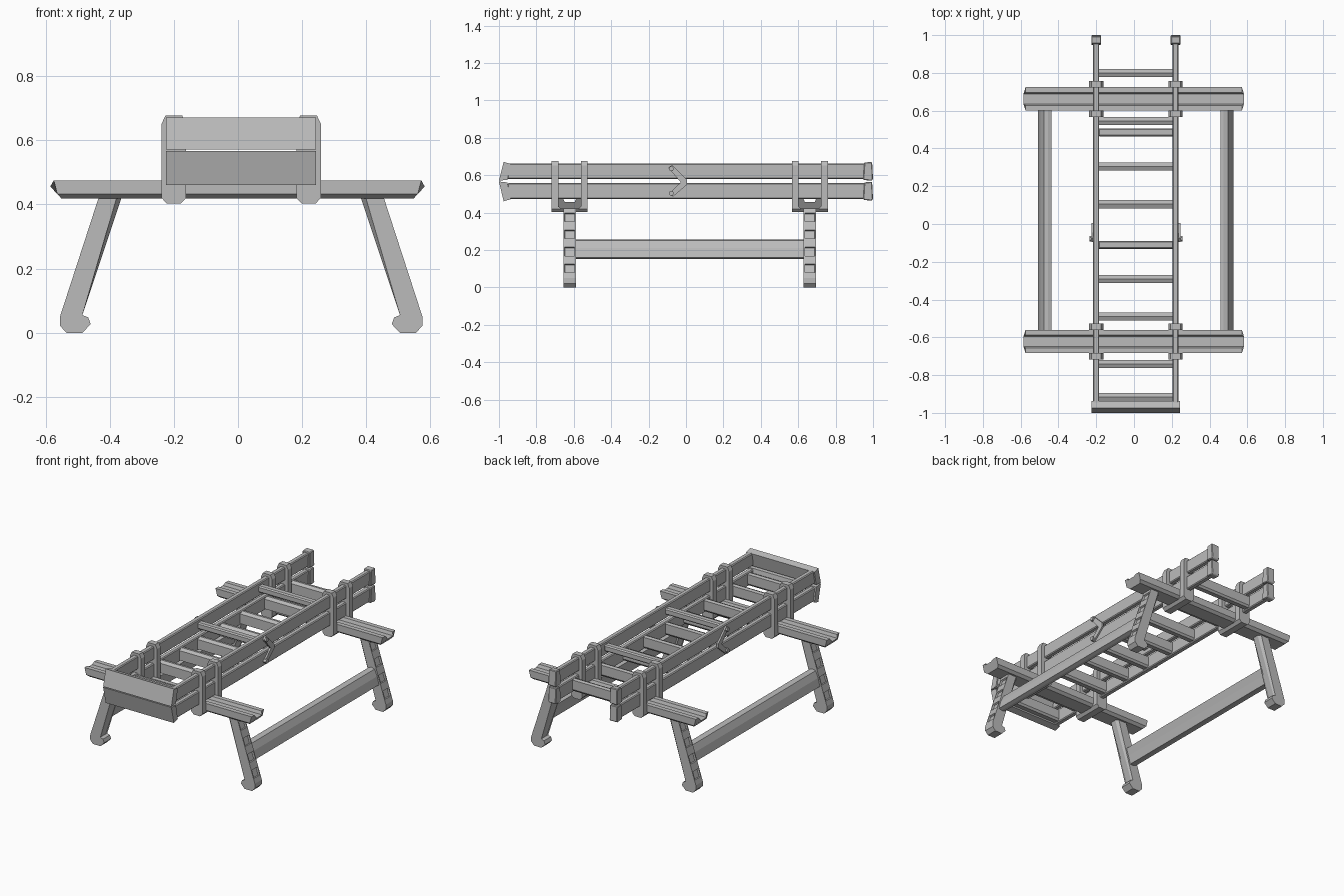
import bpy, bmesh, math
from mathutils import Vector

cube = bpy.data.objects.get("Cube")
if cube:
    bpy.data.objects.remove(cube, do_unlink=True)

grey = bpy.data.materials.new("weathered_grey")
grey.use_nodes = True
colour = (0.5, 0.5, 0.5, 1)
grey.diffuse_color = colour
grey.node_tree.nodes["Principled BSDF"].inputs["Base Color"].default_value = colour

CX = 0.01                      # centre line of ladder and legs
BEAMS = (-0.622, 0.662)        # y of the two trestles
SIDES = ((-1, "right"), (1, "left"))


def finish(name, bm, bevel=0):
    bmesh.ops.recalc_face_normals(bm, faces=bm.faces)
    mesh = bpy.data.meshes.new(name)
    bm.to_mesh(mesh)
    bm.free()
    mesh.materials.append(grey)
    obj = bpy.data.objects.new(name, mesh)
    bpy.context.collection.objects.link(obj)
    if bevel:
        mod = obj.modifiers.new("chamfer", "BEVEL")
        mod.width = bevel
        mod.segments = 1
        mod.limit_method = "ANGLE"
    return obj


def prism_mesh(profile, axis, a, b):
    """Extrude a 2D profile along one axis from a to b."""
    def place(p, t):
        u, v = p
        return {"x": (t, u, v), "y": (u, t, v), "z": (u, v, t)}[axis]
    bm = bmesh.new()
    ends = [[bm.verts.new(place(p, t)) for p in profile] for t in (a, b)]
    n = len(profile)
    bm.faces.new(ends[0])
    bm.faces.new(ends[1][::-1])
    for i in range(n):
        j = (i + 1) % n
        bm.faces.new((ends[0][i], ends[0][j], ends[1][j], ends[1][i]))
    return bm


def prism(name, profile, axis, a, b, bevel=0):
    return finish(name, prism_mesh(profile, axis, a, b), bevel)


def box(name, x, y, z, bevel=0):
    return prism(name, [(x[0], y[0]), (x[1], y[0]), (x[1], y[1]), (x[0], y[1])],
                 "z", z[0], z[1], bevel)


# Long side boards with end caps
for s, side in SIDES:
    x = CX + s * 0.21
    for level, z0, z1 in (("lower", 0.472, 0.557), ("upper", 0.58, 0.662)):
        box(f"{side}_{level}_rail", (x - 0.016, x + 0.016), (-0.955, 0.96), (z0, z1), 0.005)
        zc = (z0 + z1) / 2
        prism(f"{side}_{level}_rail_cap",
              [(0.947, zc - 0.046), (0.99, zc - 0.051), (1.0, zc - 0.044),
               (0.995, zc + 0.05), (0.953, zc + 0.047)], "x", x - 0.026, x + 0.026, 0.004)

# Front end boards, leaning away from each other
prism("front_upper_board", [(-1, 0.571), (-0.975, 0.671), (-0.937, 0.66), (-0.955, 0.575)],
      "x", -0.225, 0.243)
prism("front_lower_board", [(-1, 0.566), (-0.975, 0.46), (-0.937, 0.472), (-0.955, 0.561)],
      "x", -0.225, 0.243)

# Cross rungs at two levels
for i, y in enumerate((0.8, 0.545, 0.305, 0.105, -0.11, -0.29, -0.49, -0.74, -0.915)):
    prism(f"lower_rung_{i + 1}",
          [(y - 0.022, 0.482), (y + 0.012, 0.478), (y + 0.021, 0.49),
           (y + 0.021, 0.548), (y, 0.552), (y - 0.022, 0.542)],
          "x", CX - 0.2, CX + 0.2)
for i, y in enumerate((0.485, -0.11)):
    box(f"upper_rung_{i + 1}", (CX - 0.2, CX + 0.2), (y - 0.021, y + 0.021), (0.605, 0.645), 0.007)

# Bent repair plates and bolts on the outside of the rails
chevron = [(-0.095, 0.64), (-0.075, 0.655), (0.006, 0.575), (0.006, 0.55),
           (-0.07, 0.485), (-0.092, 0.5), (-0.028, 0.562)]
for s, side in SIDES:
    x = CX + s * 0.224
    prism(f"{side}_bent_plate", chevron, "x", x, x + s * 0.012)
    for level, z in (("lower", 0.503), ("upper", 0.635)):
        ring = [(-0.078 + 0.014 * math.cos(k * math.pi / 3),
                 z + 0.014 * math.sin(k * math.pi / 3)) for k in range(6)]
        prism(f"{side}_{level}_bolt", ring, "x", x, x + s * 0.022)

# Leg outline measured from the centre line; the outer edge carries pocket levels
def outer(z):
    return 0.565 - (z - 0.05) * 0.325

levels = [zc + d for zc in (0.102, 0.192, 0.284, 0.375) for d in (-0.03, 0.03)]
leg = ([(0.37, 0.43), (0.495, 0.055), (0.477, 0.048), (0.469, 0.027), (0.495, 0), (0.545, 0),
        (0.565, 0.022), (0.565, 0.05)]
       + [(outer(z), z) for z in levels] + [(outer(0.43), 0.43)])


def make_leg(name, s, yc):
    bm = prism_mesh([(CX + s * px, pz) for px, pz in leg], "y", yc - 0.034, yc + 0.034)
    bmesh.ops.recalc_face_normals(bm, faces=bm.faces)
    pockets = []
    for f in bm.faces:
        zs = [v.co.z for v in f.verts]
        if len(zs) == 4 and f.normal.x * s > 0.5 and 0.055 < max(zs) - min(zs) < 0.065:
            pockets.append(f)
    bmesh.ops.inset_individual(bm, faces=pockets, thickness=0.01)
    bmesh.ops.inset_individual(bm, faces=pockets, thickness=0.003, depth=-0.01)
    # Chamfer the long inner edges
    inner = [e for e in bm.edges
             if max(v.co.z for v in e.verts) > 0.42 and min(v.co.z for v in e.verts) < 0.06
             and abs(e.verts[0].co.y - e.verts[1].co.y) < 0.001]
    bmesh.ops.bevel(bm, geom=inner, offset=0.015, segments=1, affect="EDGES")
    finish(name, bm)


# Trestles: grooved beam, saddles, straps and splayed legs
beam = [(-0.062, 0.432), (-0.062, 0.475), (-0.034, 0.475), (-0.027, 0.456), (0.027, 0.456),
        (0.034, 0.475), (0.062, 0.475), (0.062, 0.432), (0.045, 0.418), (-0.045, 0.418)]
for yc, end in zip(BEAMS, ("front", "back")):
    bm = prism_mesh([(yc + py, pz) for py, pz in beam], "x", -0.585, 0.582)
    for v in bm.verts:          # undercut the beam ends
        cut = max(0, 0.455 - v.co.z) * 0.95 + max(0, v.co.z - 0.457) * 0.6
        v.co.x -= math.copysign(cut, v.co.x)
    finish(f"{end}_beam", bm)
    for s, side in SIDES:
        x = CX + s * 0.21
        w = 0.038
        prism(f"{end}_{side}_saddle",
              [(x - w, 0.445), (x - w, 0.42), (x - w + 0.016, 0.403),
               (x + w - 0.016, 0.403), (x + w, 0.42), (x + w, 0.445)],
              "y", yc - 0.096, yc + 0.096)
        for d, pos in ((-0.078, "fore"), (0.078, "aft")):
            prism(f"{end}_{side}_{pos}_strap",
                  [(x - w, 0.43), (x + w, 0.43), (x + w, 0.652), (x + 0.026, 0.677),
                   (x - 0.026, 0.677), (x - w, 0.652)],
                  "y", yc + d - 0.018, yc + d + 0.018)
        make_leg(f"{end}_{side}_leg", s, yc)

# Stretchers leaning with the legs
stretcher = [(0.517, 0.16), (0.505, 0.21), (0.487, 0.25), (0.465, 0.256), (0.447, 0.25),
             (0.462, 0.205), (0.476, 0.156), (0.497, 0.153)]
for s, side in SIDES:
    prism(f"{side}_stretcher", [(CX + s * px, pz) for px, pz in stretcher],
          "y", BEAMS[0] + 0.03, BEAMS[1] - 0.03)
